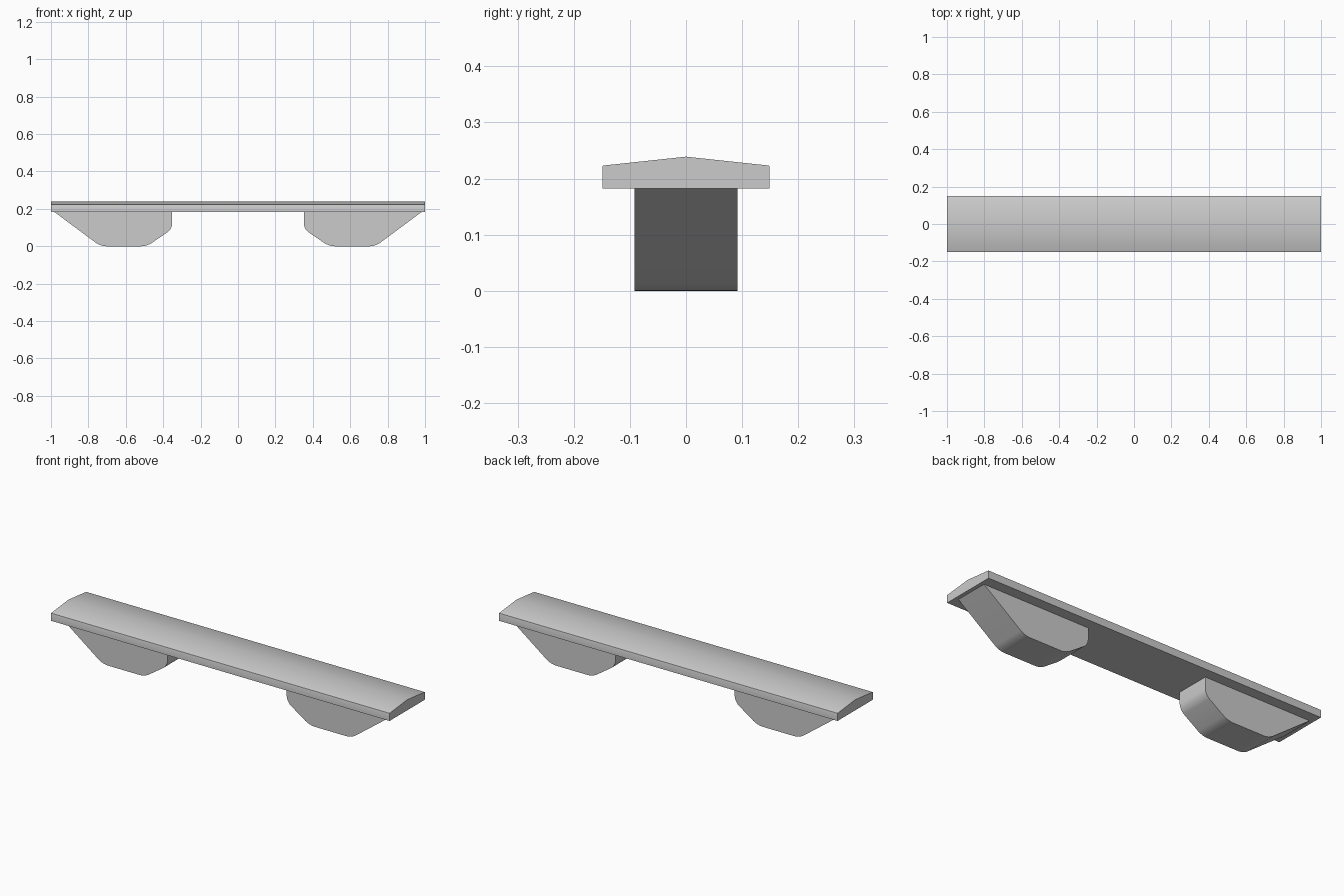
import bpy
import bmesh
import math

old = bpy.data.objects.get("Cube")
if old:
    bpy.data.objects.remove(old, do_unlink=True)

grey = bpy.data.materials.new("stone grey")
grey.use_nodes = True
colour = (0.6, 0.6, 0.6, 1)
grey.diffuse_color = colour
grey.node_tree.nodes["Principled BSDF"].inputs["Base Color"].default_value = colour


def extrude_profile(name, points, direction, round_test, offset, segments):
    """Extrude a closed profile both ways and round the chosen long edges."""
    bm = bmesh.new()
    face = bm.faces.new([bm.verts.new(p) for p in points])
    moved = bmesh.ops.extrude_face_region(bm, geom=[face])["geom"]
    bmesh.ops.translate(bm, vec=direction,
                        verts=[v for v in moved if isinstance(v, bmesh.types.BMVert)])
    axis = 0 if direction[0] else 1
    edges = [e for e in bm.edges
             if abs(e.verts[0].co[axis] - e.verts[1].co[axis]) > 0.01
             and round_test(e.verts[0].co)]
    bmesh.ops.bevel(bm, geom=edges, offset=offset, segments=segments,
                    profile=0.5, affect='EDGES')
    bmesh.ops.recalc_face_normals(bm, faces=bm.faces)
    mesh = bpy.data.meshes.new(name)
    bm.to_mesh(mesh)
    bm.free()
    mesh.materials.append(grey)
    obj = bpy.data.objects.new(name, mesh)
    bpy.context.collection.objects.link(obj)
    bpy.ops.object.select_all(action='DESELECT')
    obj.select_set(True)
    bpy.context.view_layer.objects.active = obj
    bpy.ops.object.shade_smooth_by_angle(angle=math.radians(30))
    return obj


# Long slab with a shallow ridge and slightly eased upper edges
slab_z, eave_z, ridge_z, half_depth = 0.182, 0.223, 0.239, 0.149
slab = [(-1, -half_depth, slab_z), (-1, half_depth, slab_z),
        (-1, half_depth, eave_z), (-1, 0, ridge_z), (-1, -half_depth, eave_z)]
extrude_profile("ridged_slab", slab, (2, 0, 0),
                lambda c: abs(c.z - eave_z) < 0.001, 0.002, 2)

# Mirrored pair of tapered feet with rounded lower corners
foot = [(0.98, slab_z), (0.735, 0), (0.487, 0), (0.352, 0.092), (0.352, slab_z)]
for side, name in ((1, "left_foot"), (-1, "right_foot")):
    extrude_profile(name, [(side * x, -0.092, z) for x, z in foot], (0, 0.184, 0),
                    lambda c: c.z < slab_z - 0.01, 0.03, 5)
